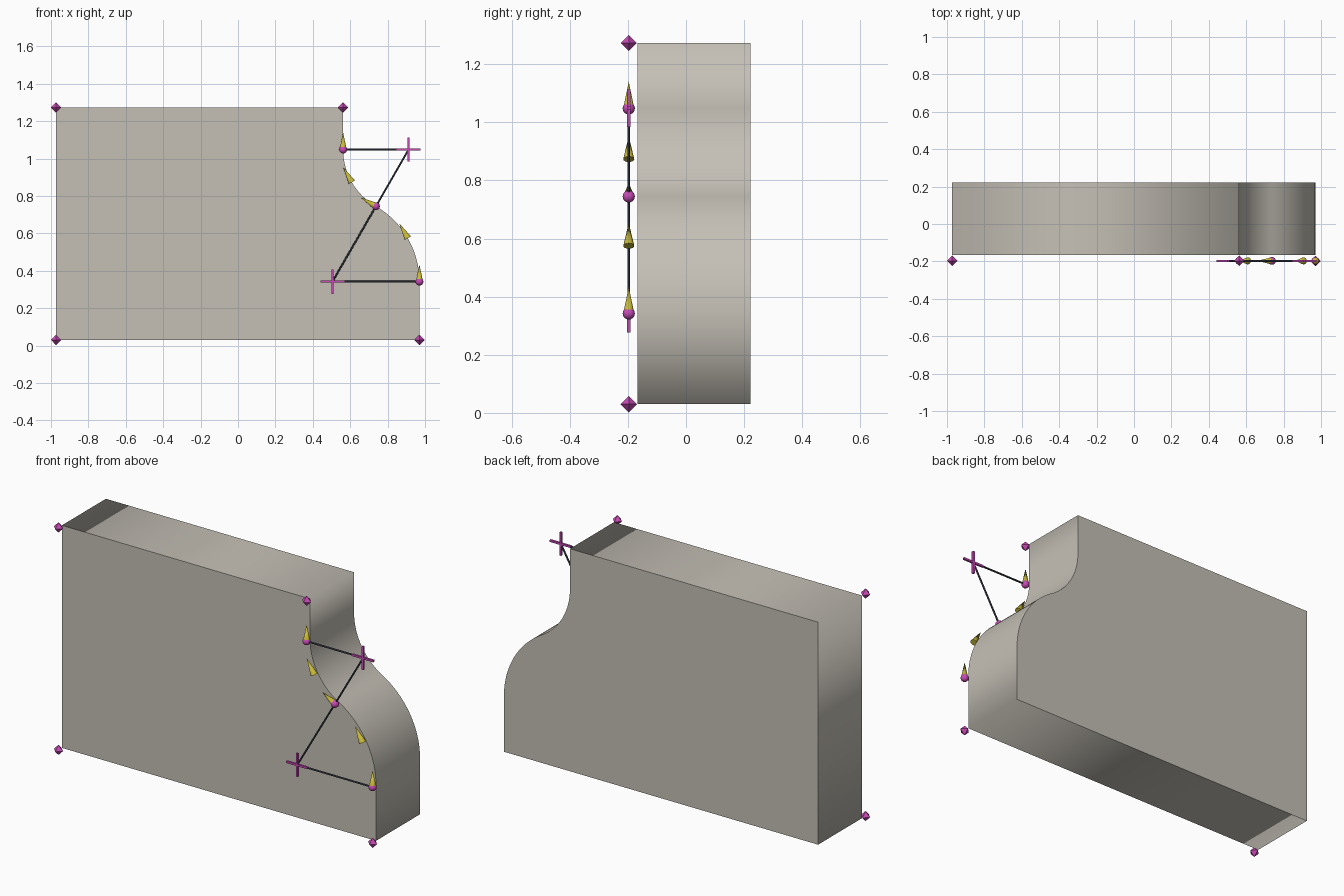
import bpy, bmesh, math
from mathutils import Vector, Matrix

if "Cube" in bpy.data.objects:
    bpy.data.objects.remove(bpy.data.objects["Cube"])

FRONT, BACK = -0.167, 0.222       # plate faces
MARK_Y = -0.197                   # plane of the construction markers
LOW_C, LOW_R = (0.505, 0.342), 0.465
UP_C, UP_R = (0.912, 1.048), 0.35


def material(name, rgb):
    m = bpy.data.materials.new(name)
    m.diffuse_color = (*rgb, 1)
    m.use_nodes = True
    m.node_tree.nodes["Principled BSDF"].inputs["Base Color"].default_value = m.diffuse_color
    return m


taupe = material("taupe", (0.56, 0.53, 0.47))
magenta = material("magenta", (0.58, 0.07, 0.47))
yellow = material("yellow", (0.58, 0.49, 0.04))
slate = material("slate", (0.06, 0.065, 0.09))


def add_object(name, bm, mat, smooth=False):
    for f in bm.faces:
        f.smooth = smooth
    mesh = bpy.data.meshes.new(name)
    bm.to_mesh(mesh)
    bm.free()
    mesh.materials.append(mat)
    ob = bpy.data.objects.new(name, mesh)
    bpy.context.collection.objects.link(ob)
    return ob


def on_arc(centre, radius, degrees):
    a = math.radians(degrees)
    return (centre[0] + radius * math.cos(a), centre[1] + radius * math.sin(a))


def at(p):
    return Vector((p[0], MARK_Y, p[1]))


# Plate: S-curved profile extruded in depth
corners = [(-0.972, 0.03), (0.97, 0.03), (0.562, 1.273), (-0.972, 1.273)]
steps = 20
lower = [on_arc(LOW_C, LOW_R, 60 * i / steps) for i in range(steps + 1)]
upper = [on_arc(UP_C, UP_R, 240 - 60 * i / steps) for i in range(1, steps + 1)]
profile = corners[:2] + lower + upper + corners[2:]
bm = bmesh.new()
cap = bm.faces.new([bm.verts.new((x, FRONT, z)) for x, z in profile])
ext = bmesh.ops.extrude_face_region(bm, geom=[cap], use_keep_orig=True)
bmesh.ops.translate(bm, vec=(0, BACK - FRONT, 0),
                    verts=[g for g in ext["geom"] if isinstance(g, bmesh.types.BMVert)])
bmesh.ops.recalc_face_normals(bm, faces=bm.faces[:])
# The wall is smooth all round, the two flat caps have crisp rims
for f in bm.faces:
    if abs(f.normal.y) > 0.9:
        for e in f.edges:
            e.smooth = False
add_object("plate", bm, taupe, True)

# Diamonds at the plate corners
for i, p in enumerate(corners):
    bm = bmesh.new()
    bmesh.ops.create_uvsphere(bm, u_segments=4, v_segments=2, radius=0.028,
                              matrix=Matrix.Translation(at(p)))
    add_object(f"corner_diamond_{i + 1}", bm, magenta)

# Balls at the arc ends
joints = [on_arc(LOW_C, LOW_R, 0), on_arc(LOW_C, LOW_R, 60), on_arc(UP_C, UP_R, 180)]
for i, p in enumerate(joints):
    bm = bmesh.new()
    bmesh.ops.create_uvsphere(bm, u_segments=16, v_segments=10, radius=0.021,
                              matrix=Matrix.Translation(at(p)))
    add_object(f"joint_ball_{i + 1}", bm, magenta, True)

# Crosses at the arc centres
for name, c in (("lower_cross", LOW_C), ("upper_cross", UP_C)):
    bm = bmesh.new()
    for size in ((0.13, 0.011, 0.011), (0.011, 0.011, 0.13)):
        bmesh.ops.create_cube(bm, size=1, matrix=Matrix.Translation(at(c))
                              @ Matrix.Diagonal((*size, 1)))
    add_object(name, bm, magenta)


# Rods and arrows: cones stretched from a start along a direction
def rod(name, start, direction, length, r1, r2, mat, sides):
    bm = bmesh.new()
    turn = direction.to_track_quat('Z', 'Y').to_matrix().to_4x4()
    mid = start + direction.normalized() * length / 2
    bmesh.ops.create_cone(bm, cap_ends=True, segments=sides, radius1=r1, radius2=r2,
                          depth=length, matrix=Matrix.Translation(mid) @ turn)
    ob = add_object(name, bm, mat, True)
    bpy.context.view_layer.objects.active = ob
    ob.select_set(True)
    bpy.ops.object.shade_smooth_by_angle(angle=math.radians(40))
    ob.select_set(False)


# Radius rods
spokes = [(LOW_C, joints[0]), (LOW_C, joints[1]), (UP_C, joints[1]), (UP_C, joints[2])]
for i, (c, p) in enumerate(spokes):
    d = at(p) - at(c)
    rod(f"radius_rod_{i + 1}", at(c), d, d.length, 0.005, 0.005, slate, 8)

# Tangent arrows climbing the curve
arrows = [(LOW_C, LOW_R, 0, 1), (LOW_C, LOW_R, 30, 1), (LOW_C, LOW_R, 60, 1),
          (UP_C, UP_R, 210, -1), (UP_C, UP_R, 180, -1)]
for i, (c, r, deg, sign) in enumerate(arrows):
    a = math.radians(deg)
    d = Vector((-math.sin(a), 0, math.cos(a))) * sign
    rod(f"tangent_arrow_{i + 1}", at(on_arc(c, r, deg)), d, 0.092, 0.019, 0, yellow, 16)
